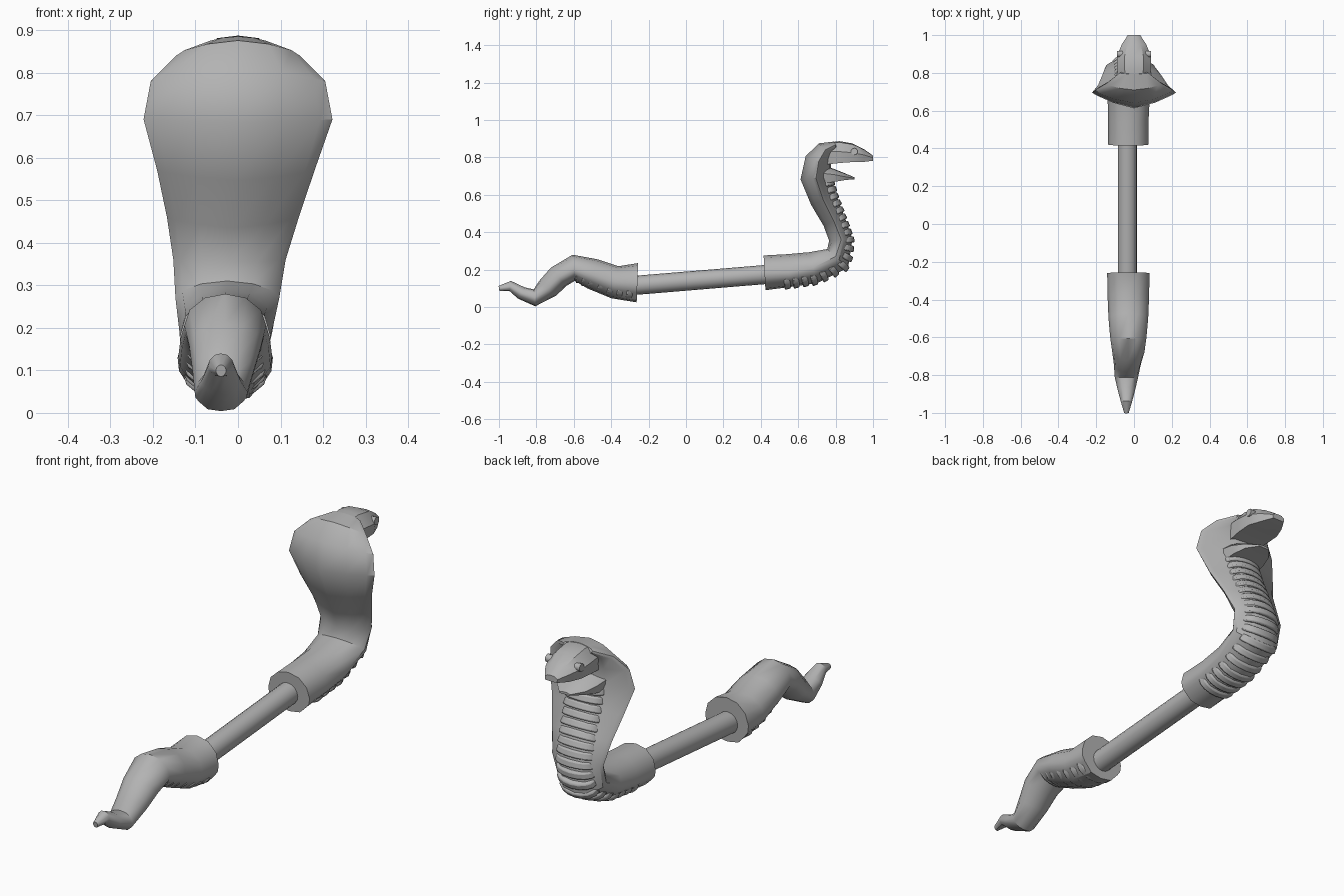
import bpy, bmesh, math
from mathutils import Matrix, Vector

cube = bpy.data.objects.get("Cube")
if cube:
    bpy.data.objects.remove(cube, do_unlink=True)

grey = bpy.data.materials.new("stone_grey")
grey.use_nodes = True
colour = (0.45, 0.45, 0.45, 1)
grey.diffuse_color = colour
grey.node_tree.nodes["Principled BSDF"].inputs["Base Color"].default_value = colour


def finish(name, bm, angle=35):
    bmesh.ops.recalc_face_normals(bm, faces=bm.faces)
    mesh = bpy.data.meshes.new(name)
    bm.to_mesh(mesh)
    bm.free()
    mesh.materials.append(grey)
    ob = bpy.data.objects.new(name, mesh)
    bpy.context.collection.objects.link(ob)
    bpy.ops.object.select_all(action='DESELECT')
    ob.select_set(True)
    bpy.context.view_layer.objects.active = ob
    bpy.ops.object.shade_smooth_by_angle(angle=math.radians(angle))
    return ob


def dorsal(t):
    return Vector((0, -math.sin(math.radians(t)), math.cos(math.radians(t))))


# Half cross-sections as (sideways, dorsal) points; f flattens the back into a ridge
def body_profile(w, d, b, f):
    k = min(0.85 * w, 0.095)
    return [(0, d), (w * 0.5, d * (0.88 - 0.24 * f)), (w * 0.87, d * (0.5 - 0.3 * f)), (w, 0),
            (w * (0.97 - 0.07 * f), -b * (0.3 - 0.12 * f)), (k, -b * 0.5),
            (k * 0.6, -b * 0.9), (0, -b)]


def head_profile(w, d, b, f):
    return [(0, d), (w * 0.55, d * 0.9), (w, d * 0.1), (w * 0.9, -b), (0, -b)]


# Skin a run of sections: x, y, z, pitch, half width, dorsal height, belly depth, flatness
def loft(name, sections, profile):
    bm = bmesh.new()
    rings = []
    for x, y, z, t, w, d, b, f in sections:
        half = profile(w, d, b, f)
        points = half + [(-u, v) for u, v in half[-2:0:-1]]
        rings.append([bm.verts.new(Vector((x + u, y, z)) + dorsal(t) * v) for u, v in points])
    n = len(rings[0])
    for p, q in zip(rings, rings[1:]):
        for i in range(n):
            j = (i + 1) % n
            bm.faces.new((p[i], p[j], q[j], q[i]))
    bm.faces.new(rings[0])
    bm.faces.new(rings[-1])
    return finish(name, bm)


# Overlapping belly scales along a run of sections
def belly_scales(name, sections, first, last, count, thick, proud):
    for i in range(count):
        s = first + (last - first) * i / (count - 1)
        a = min(int(s), len(sections) - 2)
        x, y, z, t, w, d, b, f = [p + (q - p) * (s - a)
                                  for p, q in zip(sections[a], sections[a + 1])]
        k = min(0.9 * w, 0.1)
        depth = 0.055
        bm = bmesh.new()
        bmesh.ops.create_cone(bm, cap_ends=True, segments=16, radius1=1, radius2=0.93, depth=1)
        place = (Matrix.Translation(Vector((x, y, z)) - dorsal(t) * (b - depth + proud))
                 @ Matrix.Rotation(math.radians(t - 90), 4, 'X')
                 @ Matrix.Diagonal((k, depth, thick, 1)))
        bm.transform(place)
        ob = finish(f"{name}_{i + 1}", bm)
        bevel = ob.modifiers.new("soft_edge", 'BEVEL')
        bevel.width = 0.007
        bevel.segments = 2
        bevel.limit_method = 'ANGLE'
        bevel.angle_limit = math.radians(40)


def cylinder(name, start, end, radius, sides):
    start, end = Vector(start), Vector(end)
    axis = end - start
    bm = bmesh.new()
    bmesh.ops.create_cone(bm, cap_ends=True, segments=sides, radius1=radius,
                          radius2=radius, depth=axis.length)
    bm.transform(Matrix.Translation((start + end) / 2)
                 @ axis.to_track_quat('Z', 'Y').to_matrix().to_4x4())
    return finish(name, bm, 40)


# Handle rod
cylinder("rod", (-0.035, -0.32, 0.112), (-0.035, 0.5, 0.18), 0.051, 16)

# Waving tail
tail = [
    (-0.04, -1.0, 0.1, 10, 0.012, 0.013, 0.015, 0),
    (-0.04, -0.94, 0.11, -8, 0.03, 0.03, 0.025, 0),
    (-0.04, -0.88, 0.075, -32, 0.046, 0.035, 0.035, 0),
    (-0.04, -0.81, 0.05, 5, 0.062, 0.045, 0.046, 0),
    (-0.035, -0.74, 0.10, 48, 0.072, 0.06, 0.06, 0),
    (-0.03, -0.68, 0.16, 40, 0.085, 0.066, 0.062, 0),
    (-0.03, -0.6, 0.205, 5, 0.096, 0.075, 0.065, 0),
    (-0.03, -0.5, 0.175, -20, 0.105, 0.085, 0.08, 0),
    (-0.03, -0.38, 0.135, -12, 0.11, 0.085, 0.09, 0),
    (-0.03, -0.26, 0.13, -2, 0.112, 0.105, 0.105, 0)]
loft("tail", tail, body_profile)
belly_scales("tail_scale", tail, 6.3, 8.7, 7, 0.034, 0)

# Body rising into the spread hood
body = [
    (-0.03, 0.42, 0.18, 3, 0.107, 0.096, 0.09, 0),
    (-0.03, 0.55, 0.185, 5, 0.107, 0.098, 0.078, 0),
    (-0.028, 0.68, 0.21, 15, 0.112, 0.086, 0.085, 0.1),
    (-0.025, 0.8, 0.27, 48, 0.122, 0.06, 0.09, 0.2),
    (-0.02, 0.83, 0.36, 95, 0.132, 0.065, 0.06, 0.5),
    (-0.012, 0.79, 0.46, 115, 0.155, 0.06, 0.062, 0.8),
    (-0.005, 0.735, 0.57, 110, 0.185, 0.07, 0.075, 0.9),
    (0, 0.695, 0.69, 95, 0.222, 0.083, 0.08, 1),
    (0, 0.71, 0.78, 70, 0.205, 0.075, 0.07, 0.8),
    (0, 0.745, 0.84, 45, 0.145, 0.05, 0.05, 0.5),
    (0, 0.8, 0.868, 20, 0.075, 0.018, 0.03, 0.3)]
loft("hooded_body", body, body_profile)
belly_scales("belly_scale", body, 0.9, 6.7, 18, 0.033, 0.012)

# Upper head and open lower jaw
loft("head", [
    (0, 0.73, 0.83, 0, 0.08, 0.045, 0.07, 0),
    (0, 0.82, 0.825, 0, 0.09, 0.062, 0.055, 0),
    (0, 0.89, 0.82, 0, 0.09, 0.055, 0.045, 0),
    (0, 0.95, 0.81, 0, 0.065, 0.035, 0.034, 0),
    (0, 1.0, 0.797, 0, 0.033, 0.013, 0.015, 0)], head_profile)
loft("lower_jaw", [
    (0, 0.73, 0.71, 0, 0.1, 0.05, 0.05, 0),
    (0, 0.79, 0.705, 0, 0.096, 0.034, 0.036, 0),
    (0, 0.85, 0.695, 0, 0.075, 0.02, 0.016, 0),
    (0, 0.9, 0.688, 0, 0.028, 0.006, 0.005, 0)], head_profile)

# Eyes
for side, sign in (("left", 1), ("right", -1)):
    cylinder(f"{side}_eye", (sign * 0.06, 0.9, 0.83), (sign * 0.09, 0.9, 0.832), 0.018, 10)
